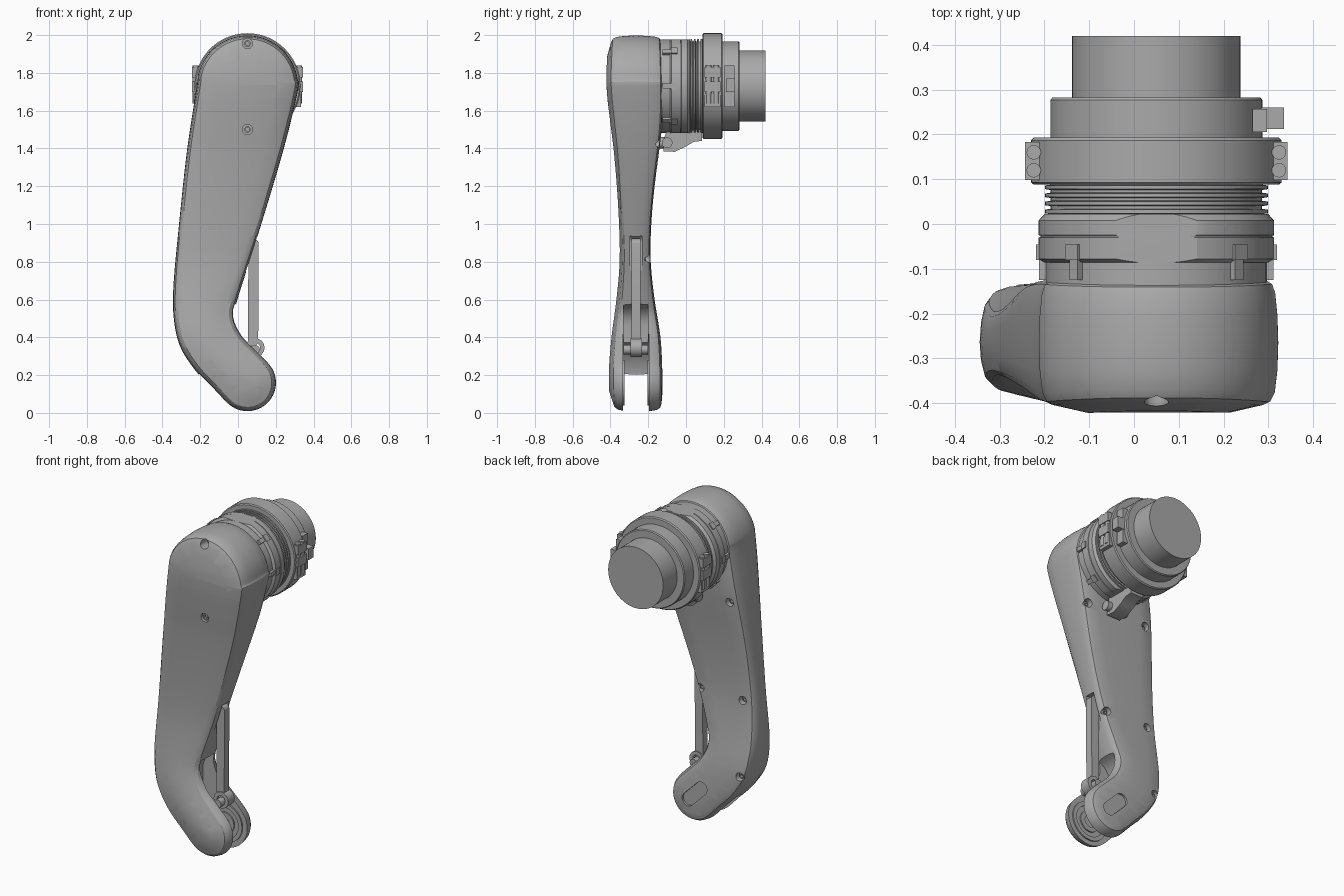
import bpy, bmesh, math
from mathutils import Vector

cube = bpy.data.objects.get("Cube")
if cube:
    bpy.data.objects.remove(cube, do_unlink=True)

grey = bpy.data.materials.new("grey_metal")
grey.use_nodes = True
grey.diffuse_color = (0.4, 0.4, 0.4, 1)
grey.node_tree.nodes["Principled BSDF"].inputs["Base Color"].default_value = (0.4, 0.4, 0.4, 1)

HX, HZ = 0.05, 1.73      # hub axis
KX, KZ = 0.05, 0.16      # knee axis


def finish(bm, name):
    bmesh.ops.recalc_face_normals(bm, faces=bm.faces)
    me = bpy.data.meshes.new(name)
    bm.to_mesh(me)
    bm.free()
    me.materials.append(grey)
    ob = bpy.data.objects.new(name, me)
    bpy.context.collection.objects.link(ob)
    return ob


def smooth(ob, angle=30):
    bpy.ops.object.select_all(action='DESELECT')
    ob.select_set(True)
    bpy.context.view_layer.objects.active = ob
    bpy.ops.object.shade_smooth_by_angle(angle=math.radians(angle))
    return ob


def loft(rings, closed=False):
    """Bridge equal rings of points, capping both ends unless closed."""
    bm = bmesh.new()
    rows = [[bm.verts.new(p) for p in r] for r in rings]
    n = len(rows[0])
    pairs = list(zip(rows, rows[1:])) + ([(rows[-1], rows[0])] if closed else [])
    for a, b in pairs:
        for i in range(n):
            j = (i + 1) % n
            bm.faces.new((a[i], a[j], b[j], b[i]))
    if not closed:
        bm.faces.new(rows[0])
        bm.faces.new(rows[-1])
    return bm


def arc(x, z, r, a0=0, a1=360, n=32, end=False):
    return [(x + r * math.cos(math.radians(a0 + (a1 - a0) * i / n)),
             z + r * math.sin(math.radians(a0 + (a1 - a0) * i / n)))
            for i in range(n + end)]


def capsule(a, b, r):
    ang = math.degrees(math.atan2(b[1] - a[1], b[0] - a[0]))
    return (arc(*b, r, ang - 90, ang + 90, 12, True)
            + arc(*a, r, ang + 90, ang + 270, 12, True))


def rect(x0, x1, z0, z1):
    return [(x0, z0), (x1, z0), (x1, z1), (x0, z1)]


def prism(name, pts, lo, hi, axis="y"):
    """Extrude an outline along y (x,z points) or along x (y,z points)."""
    place = (lambda p, d: (p[0], d, p[1])) if axis == "y" else (lambda p, d: (d, p[0], p[1]))
    return smooth(finish(loft([[place(p, d) for p in pts] for d in (lo, hi)]), name))


def lathe(name, profile, x=HX, z=HZ, closed=False, n=72):
    """Turn (radius, y) pairs around an axis parallel to y."""
    rings = [[(px, y, pz) for px, pz in arc(x, z, r, n=n)] for r, y in profile]
    return smooth(finish(loft(rings, closed), name))


def cut(ob, cutter):
    cutter.hide_render = True
    m = ob.modifiers.new("cut", 'BOOLEAN')
    m.operation, m.solver, m.object = 'DIFFERENCE', 'EXACT', cutter
    bpy.context.view_layer.objects.active = ob
    bpy.ops.object.modifier_apply(modifier=m.name)
    bpy.data.objects.remove(cutter, do_unlink=True)


def spline(pts, steps, closed):
    """Catmull-Rom curve through points."""
    pts = [Vector(p) for p in pts]
    n, out = len(pts), []
    get = (lambda i: pts[i % n]) if closed else (lambda i: pts[max(0, min(n - 1, i))])
    for i in range(n if closed else n - 1):
        a, b, c, d = (get(i + k) for k in (-1, 0, 1, 2))
        for s in range(steps):
            t = s / steps
            out.append(0.5 * (2 * b + (c - a) * t + (2 * a - 5 * b + 4 * c - d) * t * t
                              + (3 * b - a - 3 * c + d) * t ** 3))
    return out if closed else out + [pts[-1]]


# Leg shell: outline seen from the front, thickness varying with height
outline = (arc(HX, HZ, 0.268, -5, 180, 14, True)
           + [(-0.27, 1.39), (-0.31, 1.02), (-0.34, 0.7), (-0.342, 0.52),
              (-0.31, 0.36), (-0.23, 0.23), (-0.14, 0.135)]
           + arc(KX, KZ, 0.155, -135, 45, 8, True)
           + [(0.09, 0.34), (0.02, 0.415), (-0.02, 0.51), (0.0, 0.61),
              (0.105, 0.94), (0.24, 1.39)])
outline = spline(outline, 4, True)
depth = spline([(0, -0.385, -0.13), (0.2, -0.393, -0.13), (0.4, -0.38, -0.14),
                (0.6, -0.357, -0.17), (0.8, -0.342, -0.19), (1.0, -0.345, -0.187),
                (1.2, -0.355, -0.17), (1.4, -0.37, -0.145), (1.55, -0.387, -0.13),
                (1.75, -0.405, -0.126), (2.0, -0.395, -0.134)], 4, False)


def thickness(z):
    for a, b in zip(depth, depth[1:]):
        if z <= b.x:
            return a.lerp(b, max(0, (z - a.x) / (b.x - a.x)))
    return depth[-1]


rings = []
for t, inset in ((-0.06, 0.11), (0, 0.036), (0.03, 0.018), (0.1, 0.008), (0.28, 0.002),
                 (0.5, 0), (0.72, 0.002), (0.9, 0.007), (0.97, 0.014), (1, 0.028), (1.02, 0.11)):
    ring = []
    for i, p in enumerate(outline):
        d = (outline[(i + 1) % len(outline)] - outline[i - 1]).normalized()
        k = inset * (1 if p.y > 1.1 or inset > 0.1 else 1.5 - 0.5 * max(0, p.y - 0.6) / 0.5)
        ring.append((p.x - d.y * k, t, p.y + d.x * k))
    rings.append(ring)
bm = loft(rings)
for i in range(1, 30):
    bmesh.ops.bisect_plane(bm, geom=bm.verts[:] + bm.edges[:] + bm.faces[:], dist=1e-5,
                           plane_co=(0, 0, i / 15 + 0.0031), plane_no=(0, 0, 1))
for v in bm.verts:
    _, front, back = thickness(v.co.z)
    v.co.y = front + (back - front) * v.co.y
shell = finish(bm, "leg_shell")

# Knee fork slot and the channel for the push rod
cut(shell, prism("slot_cutter", arc(KX, KZ, 0.26, n=64), -0.333, -0.197))
cut(shell, prism("channel_cutter", capsule((0.02, 0.3), (0.02, 0.46), 0.12), -0.33, -0.2))
cut(shell, prism("rod_cutter", capsule((0.083, 0.4), (0.083, 0.9), 0.04), -0.297, -0.233))
# Shallow oblong recess on the rear cheek
cut(shell, prism("recess_cutter", capsule((0.075, 0.145), (-0.015, 0.235), 0.04), -0.139, -0.05))

# Screw holes with sunken screws
for z, floor in ((1.955, -0.335), (1.5, -0.375)):
    cut(shell, prism("hole_cutter", arc(HX, z, 0.027), -0.6, floor))
    lathe("front_screw", ((0.01, floor + 0.01), (0.017, floor + 0.01), (0.017, floor - 0.012),
                          (0.01, floor - 0.012)), HX, z, True, 20)
for x, z in ((-0.2, 1.43), (0.215, 1.43), (-0.255, 0.82), (0.035, 0.82), (-0.27, 0.37)):
    y = thickness(z).z
    cut(shell, prism("hole_cutter", arc(x, z, 0.025), y - 0.035, y + 0.2))
    lathe("rear_screw", ((0.009, y - 0.04), (0.016, y - 0.04), (0.016, y - 0.02),
                         (0.009, y - 0.02)), x, z, True, 20)
smooth(shell)

# Bearing rings inside the fork
for y0, y1 in ((-0.338, -0.325), (-0.205, -0.192)):
    for r0, r1 in ((0.095, 0.12), (0.035, 0.065)):
        lathe("bearing_ring", ((r0, y0), (r1, y0), (r1, y1), (r0, y1)), KX, KZ, True, 48)

# Push rod with its eye and pin
prism("push_rod", capsule((0.08, 0.38), (0.082, 0.895), 0.027), -0.288, -0.24)
lathe("rod_eye", ((0.027, -0.295), (0.05, -0.295), (0.05, -0.233), (0.027, -0.233)),
      0.09, 0.345, True, 32)
lathe("rod_pin", ((0.025, -0.33), (0.025, -0.2)), 0.09, 0.335, n=24)

# Hip actuator, stacked along the hub axis
lathe("hub_neck", ((0.247, -0.16), (0.247, -0.08)))
collar = lathe("hub_collar", ((0.25, -0.086), (0.263, -0.078), (0.263, -0.03), (0.259, -0.029),
                              (0.259, -0.026), (0.263, -0.025), (0.263, 0.008), (0.25, 0.022)))
for s in (-1, 1):
    z = HZ + s * 0.297
    cut(collar, prism("flat_cutter", rect(-0.4, 0.5, z - 0.05, z + 0.05), -0.2, 0.1))
smooth(collar)
threads = [(0.236, 0.01)]
for i in range(4):
    y = 0.022 + i * 0.018
    threads += [(0.236, y), (0.249, y + 0.002), (0.249, y + 0.01), (0.236, y + 0.012)]
lathe("hub_threads", threads + [(0.236, 0.1)])
lathe("clamp_ring", ((0.274, 0.088), (0.28, 0.093), (0.28, 0.187), (0.274, 0.193)))
lathe("motor_housing", ((0.237, 0.18), (0.237, 0.277), (0.232, 0.283)))
lathe("motor_shaft", ((0.188, 0.27), (0.188, 0.42)))

# Small hooks around the collar
for a in (-45, 0, 45, 135, 180, 225):
    for nm, w, y0, y1, r in (("hook_stem", 0.013, -0.125, -0.06, 0.262),
                             ("hook_head", 0.02, -0.08, -0.046, 0.269)):
        ob = prism(nm, rect(0.225, r, -w, w), y0, y1)
        ob.rotation_euler.y = -math.radians(a)
        ob.location = (HX, 0, HZ)

# Clamp lugs and bolts on both sides
for s in (-1, 1):
    for z0, z1 in ((1.775, 1.83), (1.7, 1.755), (1.62, 1.69)):
        a, b = sorted((HX + s * 0.23, HX + s * (0.293 if z0 > 1.65 else 0.284)))
        prism("clamp_lug", rect(a, b, z0, z1), 0.098, 0.183)
    for y in (0.12, 0.16):
        bm = bmesh.new()
        bmesh.ops.create_cone(bm, cap_ends=True, segments=20, radius1=0.016, radius2=0.016, depth=0.2)
        bolt = smooth(finish(bm, "clamp_bolt"))
        bolt.location = (HX + s * 0.274, y, 1.738)

# Side bracket on the housing
prism("side_bracket", rect(0.265, 0.297, 1.62, 1.84), 0.205, 0.257)
prism("bracket_tab", rect(0.28, 0.335, 1.7, 1.77), 0.212, 0.26)

# Lever and adjusting screw under the hub
prism("under_lever", [(-0.12, 1.385), (-0.06, 1.382), (0.0, 1.41), (0.04, 1.435), (0.085, 1.44),
                      (0.085, 1.5), (-0.1, 1.5), (-0.12, 1.44)], HX - 0.045, HX + 0.045, "x")
prism("adjusting_screw", arc(-0.1, 1.43, 0.028), HX - 0.075, HX + 0.075, "x")
lathe("adjusting_knob", ((0.03, -0.15), (0.03, -0.08)), HX, 1.43, n=24)
